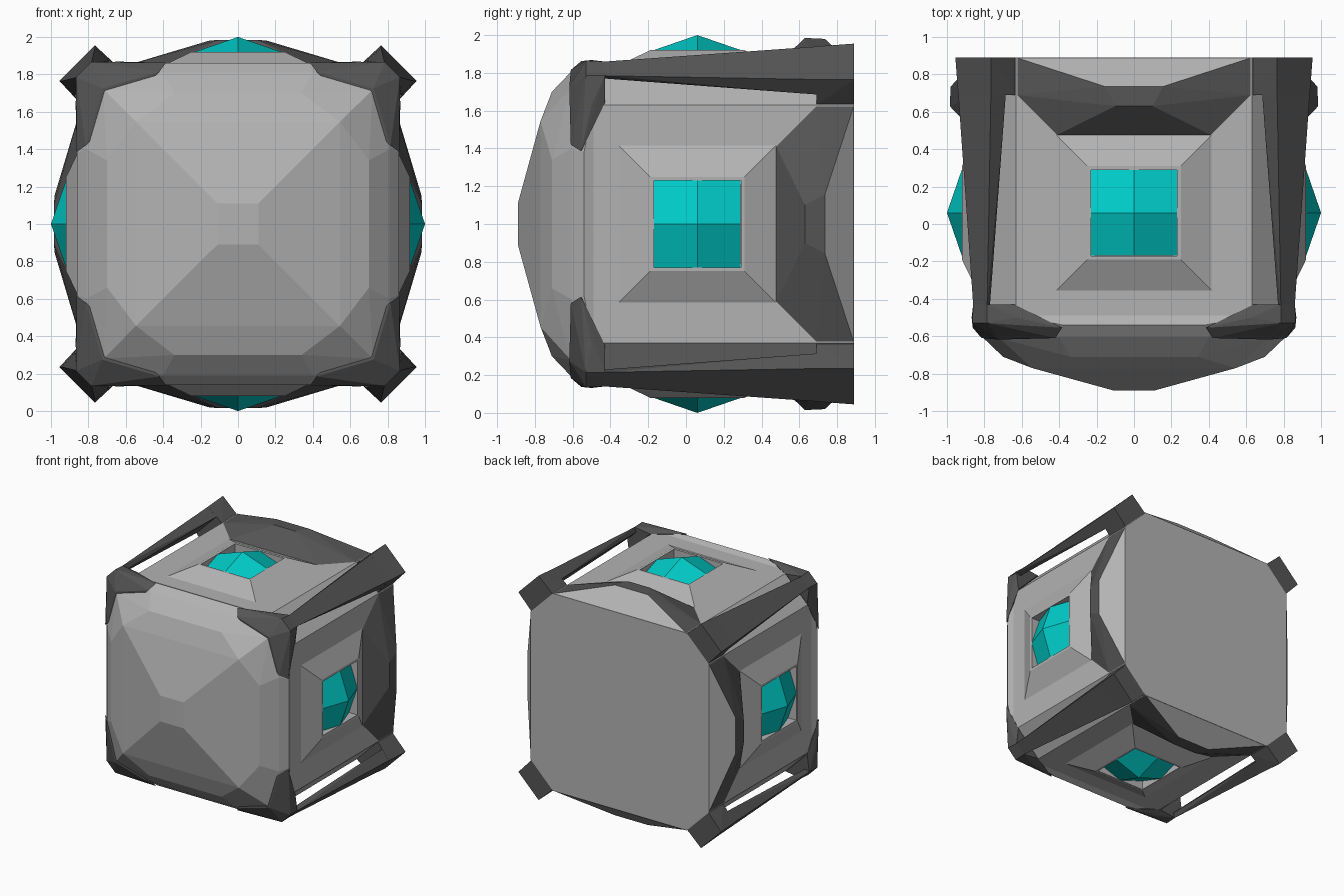
import bpy, bmesh
from math import pi
from mathutils import Matrix, Vector

if "Cube" in bpy.data.objects:
    bpy.data.objects.remove(bpy.data.objects["Cube"])

DARK = bpy.data.materials.new("dark_grey")
DARK.diffuse_color = (0.09, 0.09, 0.09, 1)
DARK.use_nodes = True
DARK.node_tree.nodes["Principled BSDF"].inputs["Base Color"].default_value = DARK.diffuse_color
LIGHT = bpy.data.materials.new("light_grey")
LIGHT.diffuse_color = (0.45, 0.45, 0.45, 1)
LIGHT.use_nodes = True
LIGHT.node_tree.nodes["Principled BSDF"].inputs["Base Color"].default_value = LIGHT.diffuse_color
TEAL = bpy.data.materials.new("teal")
TEAL.diffuse_color = (0.0, 0.6, 0.58, 1)
TEAL.use_nodes = True
TEAL.node_tree.nodes["Principled BSDF"].inputs["Base Color"].default_value = TEAL.diffuse_color


def finish(name, bm, mats=()):
    """Lift the mesh so its axis sits at z = 1 and link it."""
    bmesh.ops.recalc_face_normals(bm, faces=bm.faces)
    bmesh.ops.translate(bm, verts=bm.verts, vec=(0, 0, 1))
    me = bpy.data.meshes.new(name)
    bm.to_mesh(me)
    bm.free()
    for m in mats:
        me.materials.append(m)
    ob = bpy.data.objects.new(name, me)
    bpy.context.collection.objects.link(ob)
    return ob


def hull(bm, pts, turn=0):
    """Add a convex solid through pts, turned by quarter turns about y."""
    part = bmesh.new()
    rot = Matrix.Rotation(turn * pi / 2, 3, 'Y')
    for p in pts:
        part.verts.new(rot @ Vector(p))
    res = bmesh.ops.convex_hull(part, input=part.verts)
    junk = [g for g in res["geom_interior"] if isinstance(g, bmesh.types.BMVert)]
    bmesh.ops.delete(part, geom=junk, context='VERTS')
    bmesh.ops.dissolve_limit(part, angle_limit=0.02, verts=part.verts, edges=part.edges)
    tmp = bpy.data.meshes.new("tmp")
    part.to_mesh(tmp)
    part.free()
    bm.from_mesh(tmp)
    bpy.data.meshes.remove(tmp)


def eight(u, r, y):
    """Points (u, r) mirrored into all eight octants at depth y."""
    return {(s * a, y, t * b) for s in (1, -1) for t in (1, -1) for a, b in ((u, r), (r, u))}


def corner(u, r, y):
    """Two points mirrored about the corner diagonal."""
    return [(u, y, r), (r, y, u)]


def sides(u, y, r):
    return [(u, y, r), (-u, y, r)]


# main octagonal body
bm = bmesh.new()
hull(bm, eight(.63, .84, -.5) | eight(.63, .84, .89))
finish("body", bm, [LIGHT])

# faceted front dome
bm = bmesh.new()
rings = [(.11, .11, -.89), (.545, .545, -.77), (.34, .70, -.71), (.72, .72, -.61),
         (.40, .81, -.605), (.38, .86, -.54), (.72, .80, -.54), (.63, .84, -.49)]
hull(bm, set().union(*(eight(*r) for r in rings)))
finish("front_dome", bm, [LIGHT])

# dark brackets on the dome corners
bm = bmesh.new()
for k in range(4):
    pts = [(.725, -.618, .725)]
    for c in ((.42, .815, -.61), (.385, .862, -.555), (.63, .868, -.5), (.785, .865, -.53),
              (.64, .84, -.43), (.785, .86, -.43)):
        pts += corner(*c)
    hull(bm, pts, k)
finish("corner_brackets", bm, [DARK])

# tapered corner rods and their rear blocks
bm = bmesh.new()
for k in range(4):
    hull(bm, corner(.685, .875, .7) + corner(.765, .94, .7)
         + corner(.77, .82, -.43) + corner(.785, .86, -.43), k)
    hull(bm, corner(.63, .83, .69) + corner(.765, .94, .69)
         + corner(.63, .83, .89) + corner(.765, .955, .89), k)
finish("corner_rods", bm, [DARK])

# arched rear flange on each side, with a light rear slope
bm = bmesh.new()
for k in range(4):
    hull(bm, sides(.415, .475, .838) + sides(.63, .69, .838) + sides(.63, .89, .838)
         + sides(.155, .735, .98) + sides(.10, .63, .985), k)
bmesh.ops.recalc_face_normals(bm, faces=bm.faces)
for f in bm.faces:
    f.material_index = 1 if f.normal.y > .5 else 0
finish("rear_flanges", bm, [DARK, LIGHT])

# raised window frames with a pocket
bm = bmesh.new()
CY = .06
for k in range(4):
    rot = Matrix.Rotation(k * pi / 2, 3, 'Y')
    loops = []
    for h, r in ((.415, .84), (.25, .92), (.23, .92), (.23, .835)):
        loops.append([bm.verts.new(rot @ Vector((a * h, CY + b * h, r)))
                      for a, b in ((-1, -1), (1, -1), (1, 1), (-1, 1))])
    for lo, hi in zip(loops, loops[1:]):
        for i in range(4):
            j = (i + 1) % 4
            bm.faces.new((lo[i], lo[j], hi[j], hi[i]))
finish("window_frames", bm, [LIGHT])

# teal windows: four flat quadrants meeting at a peak
bm = bmesh.new()
for k in range(4):
    rot = Matrix.Rotation(k * pi / 2, 3, 'Y')
    grid = [[bm.verts.new(rot @ Vector((.229 * a, CY + .229 * b, 1 - .079 * (abs(a) + abs(b)))))
             for a in (-1, 0, 1)] for b in (-1, 0, 1)]
    for i in range(2):
        for j in range(2):
            bm.faces.new((grid[i][j], grid[i][j + 1], grid[i + 1][j + 1], grid[i + 1][j]))
finish("teal_windows", bm, [TEAL])
